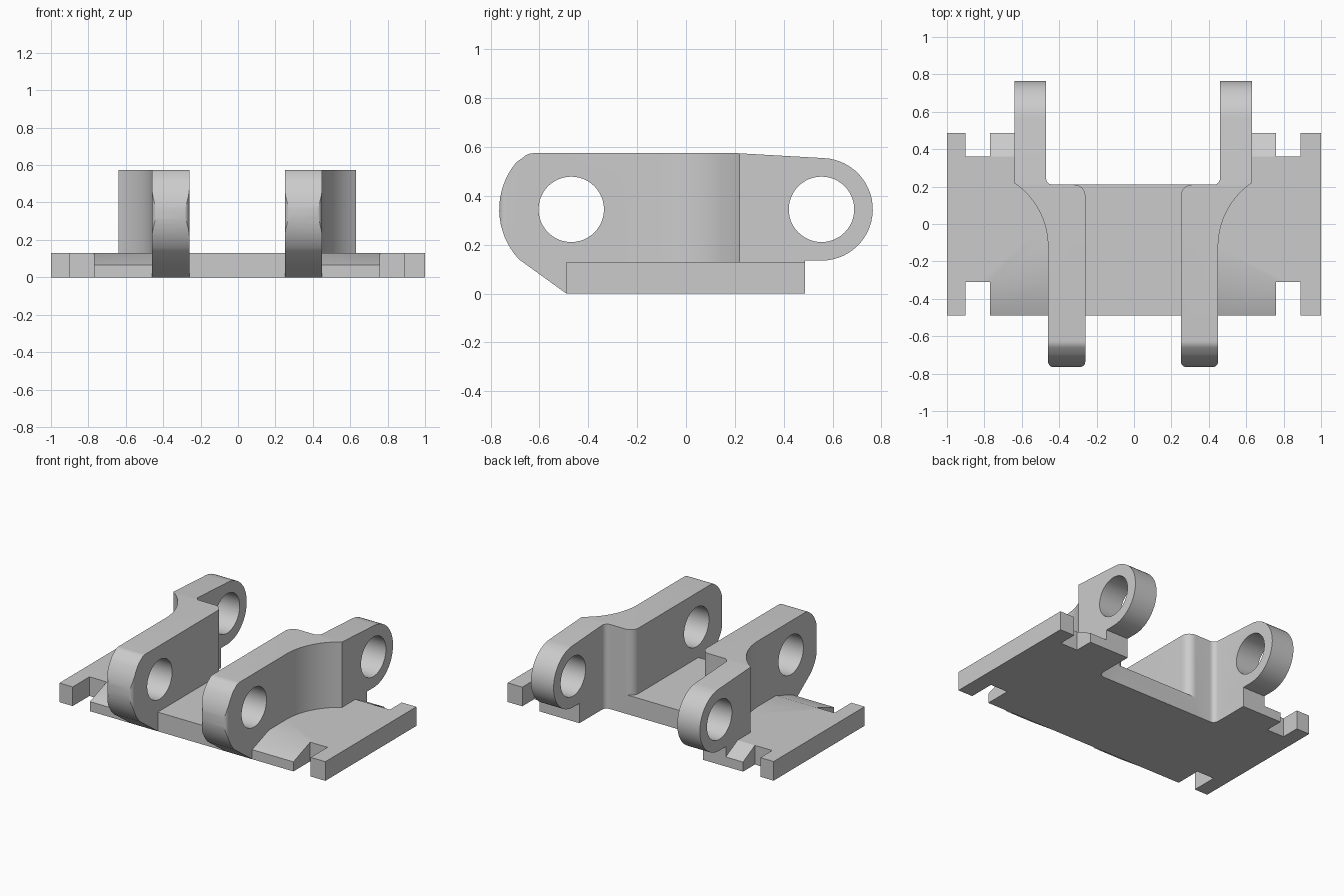
import bpy, bmesh
from math import sin, cos, pi, radians, sqrt
from mathutils import Matrix

default = bpy.data.objects.get("Cube")
if default:
    bpy.data.objects.remove(default, do_unlink=True)

steel = bpy.data.materials.new("light grey metal")
steel.use_nodes = True
GREY = (0.6, 0.6, 0.6, 1)
steel.diffuse_color = GREY
steel.node_tree.nodes["Principled BSDF"].inputs["Base Color"].default_value = GREY

MID = -0.005  # symmetry plane of the arms


def arc(cx, cy, r, a0, a1, n=8):
    """Points along an arc, angles in degrees."""
    angles = [radians(a0 + (a1 - a0) * i / n) for i in range(n + 1)]
    return [(cx + r * cos(a), cy + r * sin(a)) for a in angles]


def prism(name, points, lo, hi, axis="z"):
    """Extrude an outline: (x, y) along z, or (y, z) along x."""
    bm = bmesh.new()
    place = (lambda u, v: (u, v, lo)) if axis == "z" else (lambda u, v: (lo, u, v))
    face = bm.faces.new([bm.verts.new(place(u, v)) for u, v in points])
    out = bmesh.ops.extrude_face_region(bm, geom=[face])
    shift = (0, 0, hi - lo) if axis == "z" else (hi - lo, 0, 0)
    moved = [g for g in out["geom"] if isinstance(g, bmesh.types.BMVert)]
    bmesh.ops.translate(bm, verts=moved, vec=shift)
    bmesh.ops.recalc_face_normals(bm, faces=bm.faces)
    mesh = bpy.data.meshes.new(name)
    bm.to_mesh(mesh)
    bm.free()
    mesh.materials.append(steel)
    obj = bpy.data.objects.new(name, mesh)
    bpy.context.collection.objects.link(obj)
    return obj


def combine(obj, other, operation):
    """Apply a boolean and discard the second object."""
    mod = obj.modifiers.new("combine", "BOOLEAN")
    mod.operation, mod.object, mod.solver = operation, other, "EXACT"
    bpy.ops.object.select_all(action="DESELECT")
    bpy.context.view_layer.objects.active = obj
    obj.select_set(True)
    bpy.ops.object.modifier_apply(modifier=mod.name)
    bpy.data.objects.remove(other, do_unlink=True)


# Notched base plate
half = [(0.765, -0.49), (0.765, -0.31), (0.895, -0.31), (0.895, -0.49),
        (1.01, -0.49), (1.01, 0.487), (0.895, 0.487), (0.895, 0.36),
        (0.765, 0.36), (0.765, 0.487), (0.465, 0.487), (0.465, 0.21)]
outline = half + [(-x, y) for x, y in reversed(half)]
outline = [(max(-1, min(1, x + MID)), y) for x, y in outline]
bracket = prism("bracket", outline, 0, 0.13)

# Sloped tongues at the front and back of the plate
for side in (-1, 1):
    for start, end in ((-0.31, -0.49), (0.36, 0.487)):
        over = end + (end - start)
        slope = [(start, 0.13), (over, 0.0), (over, 0.3), (start, 0.3)]
        xs = sorted((side * 0.455 + MID, side * 0.83 + MID))
        combine(bracket, prism("slope_cutter", slope, *xs, axis="x"), "DIFFERENCE")

# Arm seen from above: front lug, curved step outwards, rear lug
R = 0.41
plan = (arc(0.285, -0.735, 0.03, 180, 270, 5) + arc(0.425, -0.735, 0.03, 270, 360, 5)
        + arc(0.455 + R, -0.12, R, 180, 124.1, 16)
        + [(0.635, 0.77), (0.465, 0.77)]
        + arc(0.43, 0.245, 0.035, 0, -90, 6)
        + arc(0.315, 0.15, 0.06, 90, 180, 8))

# Arm seen from the side: blunt front, round rear
side_shape = ([(-0.49, 0), (0.487, 0), (0.487, 0.135)]
              + arc(0.555, 0.345, 0.21, -90, 87, 28)
              + [(0.21, 0.575)]
              + arc(-0.625, 0.515, 0.06, 90, 135, 5)
              + arc(-0.465, 0.345, 0.30, 140, 223, 16))

for side, name in ((1, "left_arm"), (-1, "right_arm")):
    arm = prism(name, [(side * x + MID, y) for x, y in plan], -0.1, 0.7)
    combine(arm, prism("side_cutter", side_shape, -1, 1, axis="x"), "INTERSECT")
    for y in (-0.47, 0.555):
        hole = prism("hole_cutter", arc(y, 0.345, 0.134, 0, 352.5, 47), -1, 1, axis="x")
        combine(arm, hole, "DIFFERENCE")
    combine(bracket, arm, "UNION")

# Smooth the curved walls, keep the edges crisp
bpy.ops.object.select_all(action="DESELECT")
bpy.context.view_layer.objects.active = bracket
bracket.select_set(True)
bpy.ops.object.shade_smooth_by_angle(angle=radians(25))
